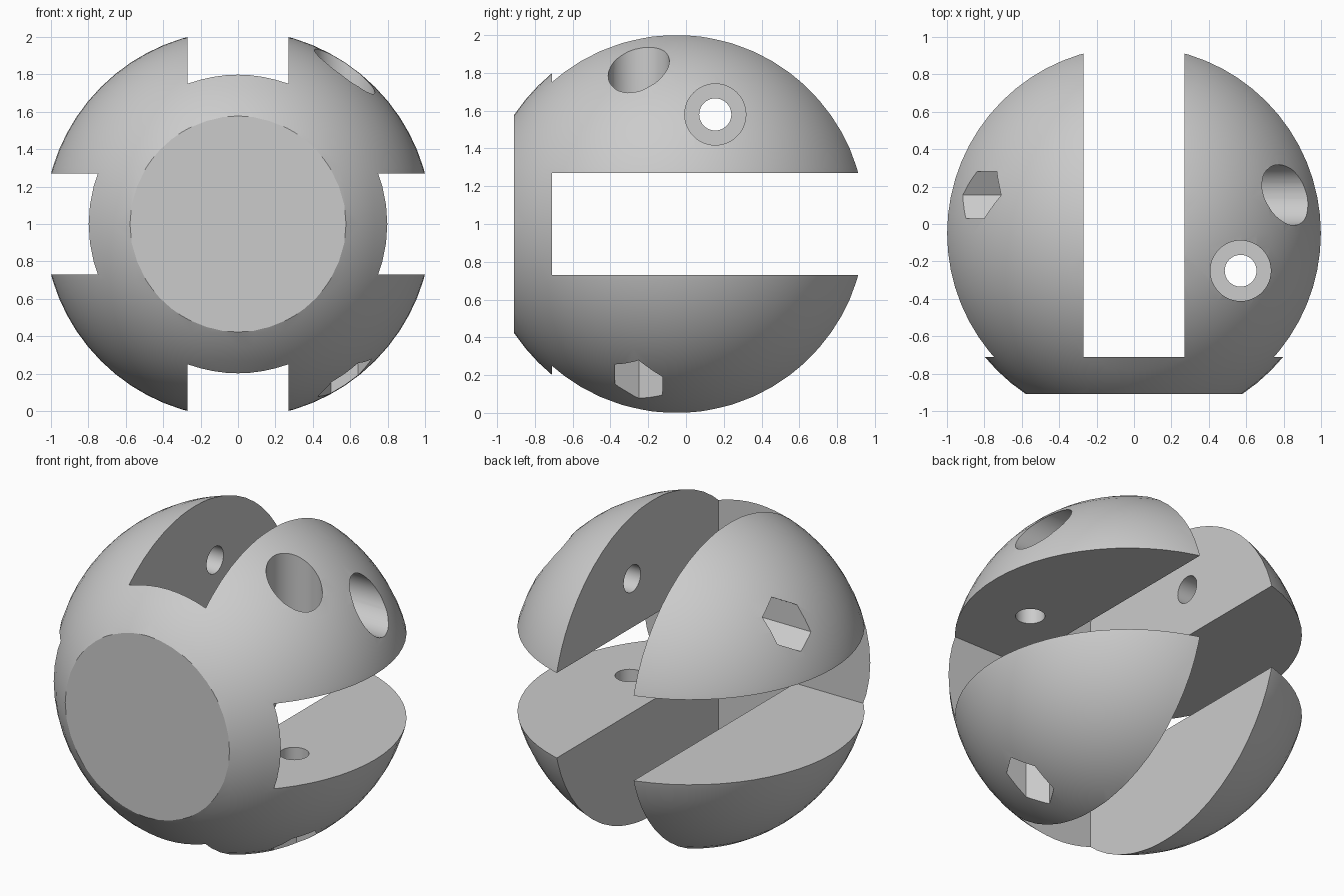
import bpy
import math
from mathutils import Matrix, Vector

cube = bpy.data.objects.get("Cube")
if cube:
    bpy.data.objects.remove(cube, do_unlink=True)

RADIUS = 1.036                      # ball radius
CENTRE = Vector((0, -0.05, 1.0))    # ball centre
SLOT = 0.27                         # half width of the cross slots
SLOT_END = -0.71                    # slots stop here, behind the front plate
FRONT = -0.91                       # flat front face
SEAT = 0.45                         # pocket floors, distance from the ball axis
BORE, HEAD, NUT = 0.085, 0.162, 0.145

grey = bpy.data.materials.new("light_grey")
grey.use_nodes = True
grey.diffuse_color = (0.6, 0.6, 0.6, 1)
bsdf = next(n for n in grey.node_tree.nodes if n.type == 'BSDF_PRINCIPLED')
bsdf.inputs["Base Color"].default_value = (0.6, 0.6, 0.6, 1)

# Ball body
bpy.ops.mesh.primitive_uv_sphere_add(segments=64, ring_count=32, radius=RADIUS, location=CENTRE)
ball = bpy.context.object
ball.name = "slotted_ball"
ball.data.materials.append(grey)


def cut(cutter):
    """Subtract the cutter from the ball and remove it."""
    cutter.hide_render = True
    mod = ball.modifiers.new("cut", 'BOOLEAN')
    mod.operation = 'DIFFERENCE'
    mod.solver = 'EXACT'
    mod.object = cutter
    bpy.context.view_layer.update()
    bpy.context.view_layer.objects.active = ball
    bpy.ops.object.modifier_apply(modifier=mod.name)
    bpy.data.objects.remove(cutter, do_unlink=True)


def cut_box(low, high):
    low, high = Vector(low), Vector(high)
    bpy.ops.mesh.primitive_cube_add(size=1)
    box = bpy.context.object
    box.data.transform(Matrix.Translation((low + high) / 2)
                       @ Matrix.Diagonal((*(high - low), 1)))
    cut(box)


def cut_prism(frame, radius, sides, start, end, turn=0.0):
    """Prism along the frame's local z, from start to end."""
    bpy.ops.mesh.primitive_cylinder_add(vertices=sides, radius=radius, depth=end - start)
    prism = bpy.context.object
    prism.data.transform(frame @ Matrix.Translation((0, 0, (start + end) / 2))
                         @ Matrix.Rotation(turn, 4, 'Z'))
    cut(prism)


# Flat front face
cut_box((-2, -2, -1), (2, FRONT, 3))

# Crossed slots, open at the back
cut_box((-SLOT, SLOT_END, -1), (SLOT, 2, 3))
cut_box((-2, SLOT_END, 1 - SLOT), (2, 2, 1 + SLOT))

# Two bolt holes: one across the upper half, one down through the +x half
across = Matrix.Translation((0, 0.155, 1.58)) @ Matrix.Rotation(math.pi / 2, 4, 'Y')
down = Matrix.Translation((0.57, -0.25, 1.0))
for frame in (across, down):
    cut_prism(frame, BORE, 40, -1.5, 1.5)
    cut_prism(frame, HEAD, 48, SEAT, 1.5)                      # round head pocket
    cut_prism(frame, NUT, 6, -1.5, -SEAT, turn=math.pi / 2)    # hexagonal nut pocket

bpy.ops.object.select_all(action='DESELECT')
ball.select_set(True)
bpy.context.view_layer.objects.active = ball
bpy.ops.object.shade_smooth_by_angle(angle=math.radians(25))
